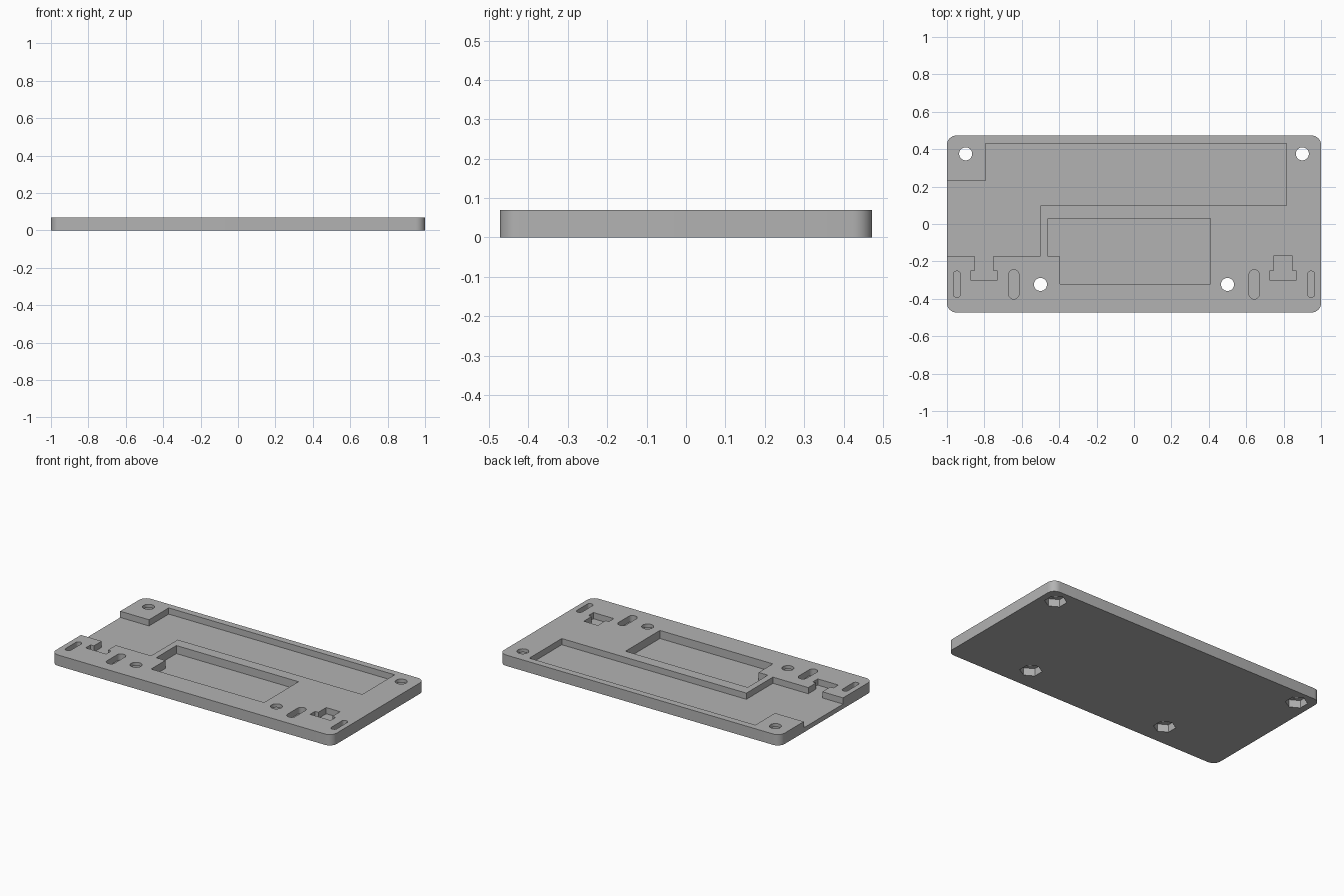
import bpy
import bmesh
from math import cos, sin, pi

if "Cube" in bpy.data.objects:
    bpy.data.objects.remove(bpy.data.objects["Cube"])

HALF_X, HALF_Y, THICK = 1.0, 0.473, 0.07

grey = bpy.data.materials.new("mid grey")
grey.use_nodes = True
grey.diffuse_color = (0.45, 0.45, 0.45, 1)
grey.node_tree.nodes["Principled BSDF"].inputs["Base Color"].default_value = grey.diffuse_color


def prism(name, outline, bottom, top):
    """Extrude a flat outline between two heights."""
    bm = bmesh.new()
    face = bm.faces.new([bm.verts.new((x, y, bottom)) for x, y in outline])
    grown = bmesh.ops.extrude_face_region(bm, geom=[face])["geom"]
    verts = [v for v in grown if isinstance(v, bmesh.types.BMVert)]
    bmesh.ops.translate(bm, verts=verts, vec=(0, 0, top - bottom))
    bmesh.ops.recalc_face_normals(bm, faces=bm.faces)
    mesh = bpy.data.meshes.new(name)
    bm.to_mesh(mesh)
    bm.free()
    mesh.materials.append(grey)
    obj = bpy.data.objects.new(name, mesh)
    bpy.context.collection.objects.link(obj)
    return obj


def rounded(cx, cy, hx, hy, r, steps=8):
    """Rounded rectangle outline; equal radius and half size gives a slot."""
    points = []
    for quarter, (sx, sy) in enumerate([(1, 1), (-1, 1), (-1, -1), (1, -1)]):
        for i in range(steps + 1):
            a = (quarter + i / steps) * pi / 2
            p = (cx + sx * (hx - r) + r * cos(a), cy + sy * (hy - r) + r * sin(a))
            if not points or abs(p[0] - points[-1][0]) + abs(p[1] - points[-1][1]) > 1e-5:
                points.append(p)
    return points


def ring(cx, cy, r, sides):
    """Regular polygon with a corner pointing along y."""
    return [(cx + r * sin(2 * pi * i / sides), cy + r * cos(2 * pi * i / sides))
            for i in range(sides)]


plate = prism("base_plate", rounded(0, 0, HALF_X, HALF_Y, 0.05), 0, THICK)
cutters = []


def cut(name, outline, bottom, top=THICK + 0.05):
    cutter = prism(name, outline, bottom, top)
    cutter.hide_render = True
    cutters.append(cutter)


# T-shaped notch, listed from its right shoulder round to its left one
def notch(cx):
    side = [(0.05, -0.17), (0.05, -0.25), (0.073, -0.25), (0.073, -0.3)]
    return [(cx + x, y) for x, y in side] + [(cx - x, y) for x, y in reversed(side)]


# Long recess, open at one end, with a T notch in its lower edge
cut("long_recess", [(-1.1, 0.23), (-0.795, 0.23), (-0.795, 0.43), (0.815, 0.43),
                    (0.815, 0.10), (-0.5, 0.10), (-0.5, -0.17)]
    + notch(-0.802) + [(-1.1, -0.17)], 0.03)

# Middle recess with a stepped corner
cut("middle_recess", [(-0.46, 0.03), (0.41, 0.03), (0.41, -0.32), (-0.395, -0.32),
                      (-0.395, -0.175), (-0.46, -0.175)], 0.018)

# Separate T notch on the other side
cut("notch_recess", notch(0.797), 0.03)

# Blind slots, mirrored
for s in (-1, 1):
    cut("wide_slot", rounded(s * 0.643, -0.323, 0.028, 0.078, 0.027), 0.03)
    cut("narrow_slot", rounded(s * 0.947, -0.322, 0.019, 0.07, 0.018), 0.03)

# Screw holes with hexagonal nut pockets underneath
for x, y in [(-0.9, 0.375), (0.9, 0.375), (-0.5, -0.323), (0.5, -0.323)]:
    cut("screw_hole", ring(x, y, 0.035, 32), -0.05)
    cut("nut_pocket", ring(x, y, 0.065, 6), -0.05, 0.048)

# Apply the cuts and remove the cutters
for cutter in cutters:
    mod = plate.modifiers.new(cutter.name, "BOOLEAN")
    mod.operation = "DIFFERENCE"
    mod.solver = "EXACT"
    mod.object = cutter
bpy.context.view_layer.update()
result = bpy.data.meshes.new_from_object(
    plate.evaluated_get(bpy.context.evaluated_depsgraph_get()))
plate.modifiers.clear()
plate.data = result
plate.data.name = "base_plate"
for cutter in cutters:
    bpy.data.objects.remove(cutter)

# Smooth the rounded corners and holes, keep edges sharp
bpy.ops.object.select_all(action="DESELECT")
plate.select_set(True)
bpy.context.view_layer.objects.active = plate
bpy.ops.object.shade_smooth_by_angle(angle=pi / 6)
